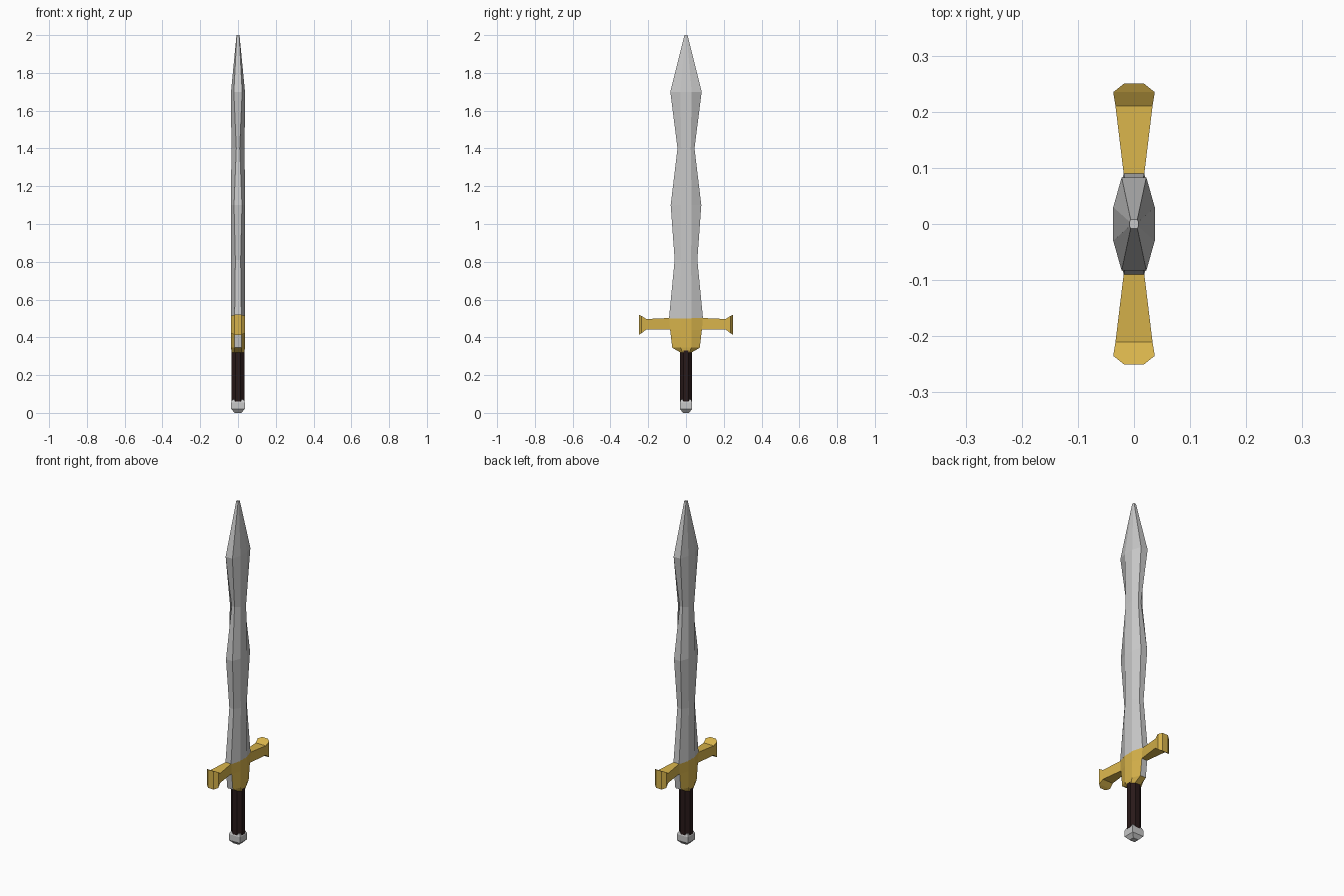
import bpy, bmesh
from math import cos, sin, pi

if "Cube" in bpy.data.objects:
    bpy.data.objects.remove(bpy.data.objects["Cube"])


def material(name, rgb):
    m = bpy.data.materials.new(name)
    m.use_nodes = True
    m.diffuse_color = (*rgb, 1)
    m.node_tree.nodes["Principled BSDF"].inputs["Base Color"].default_value = (*rgb, 1)
    return m


steel = material("steel", (0.58, 0.58, 0.58))
gold = material("gold", (0.68, 0.45, 0.07))
leather = material("dark leather", (0.022, 0.010, 0.010))


def loft(name, loops, mats, rule=None):
    """Skin a row of equal-length loops, cap both ends, colour faces by rule."""
    bm = bmesh.new()
    rings = [[bm.verts.new(p) for p in loop] for loop in loops]
    n = len(rings[0])
    for a, b in zip(rings, rings[1:]):
        for i in range(n):
            j = (i + 1) % n
            bm.faces.new((a[i], a[j], b[j], b[i]))
    bm.faces.new(rings[0])
    bm.faces.new(rings[-1])
    bmesh.ops.recalc_face_normals(bm, faces=bm.faces)
    if rule:
        for f in bm.faces:
            f.material_index = rule(f)
    mesh = bpy.data.meshes.new(name)
    bm.to_mesh(mesh)
    bm.free()
    for m in mats:
        mesh.materials.append(m)
    ob = bpy.data.objects.new(name, mesh)
    bpy.context.collection.objects.link(ob)
    return ob


def blade_ring(z, wide, flat, thick, edge):
    """Eight-sided section: broad flats on +-x, blunt edges on +-y."""
    q = [(thick, flat), (edge, wide), (-edge, wide), (-thick, flat)]
    return [(x, y, z) for x, y in q] + [(-x, -y, z) for x, y in q]


def guard_colour(f):
    # the blunt steel edge shows between the gold cheeks
    return 1 if abs(f.normal.y) > 0.95 else 0


# Waved blade: height, half width, half flat, half thickness, half edge
loft("blade", [blade_ring(*s) for s in (
    (0.50, 0.09, 0.03, 0.037, 0.018),
    (0.81, 0.06, 0.027, 0.037, 0.014),
    (1.10, 0.081, 0.03, 0.037, 0.021),
    (1.40, 0.045, 0.025, 0.035, 0.009),
    (1.70, 0.083, 0.03, 0.037, 0.022),
    (2.00, 0.008, 0.004, 0.008, 0.006))], [steel])

# Gold collar around the blade root
loft("guard_collar", [blade_ring(*s) for s in (
    (0.32, 0.03, 0.018, 0.034, 0.018),
    (0.345, 0.073, 0.028, 0.037, 0.018),
    (0.44, 0.084, 0.03, 0.037, 0.018),
    (0.503, 0.09, 0.03, 0.037, 0.018))], [gold, steel], guard_colour)

# Flared cross guard arms: distance, half thickness, bottom, top
arm = ((0.07, 0.016, 0.442, 0.503), (0.21, 0.033, 0.442, 0.497),
       (0.235, 0.037, 0.422, 0.513), (0.25, 0.018, 0.413, 0.52))
for side, label in ((-1, "front"), (1, "back")):
    loft(label + "_guard_arm",
         [[(-h, side * y, lo), (h, side * y, lo), (h, side * y, hi), (-h, side * y, hi)]
          for y, h, lo, hi in arm], [gold])

# Eight-sided grip
corners = [pi / 8 + k * pi / 4 for k in range(8)]
loft("grip", [[(0.038 * cos(a), 0.033 * sin(a), z) for a in corners]
              for z in (0.06, 0.335)], [leather])

# Bevelled square pommel
loft("pommel", [[(sx * h, sy * h * 0.9, z) for sx, sy in ((1, 1), (-1, 1), (-1, -1), (1, -1))]
                for z, h in ((0, 0.017), (0.02, 0.036), (0.055, 0.036), (0.07, 0.03))], [steel])
